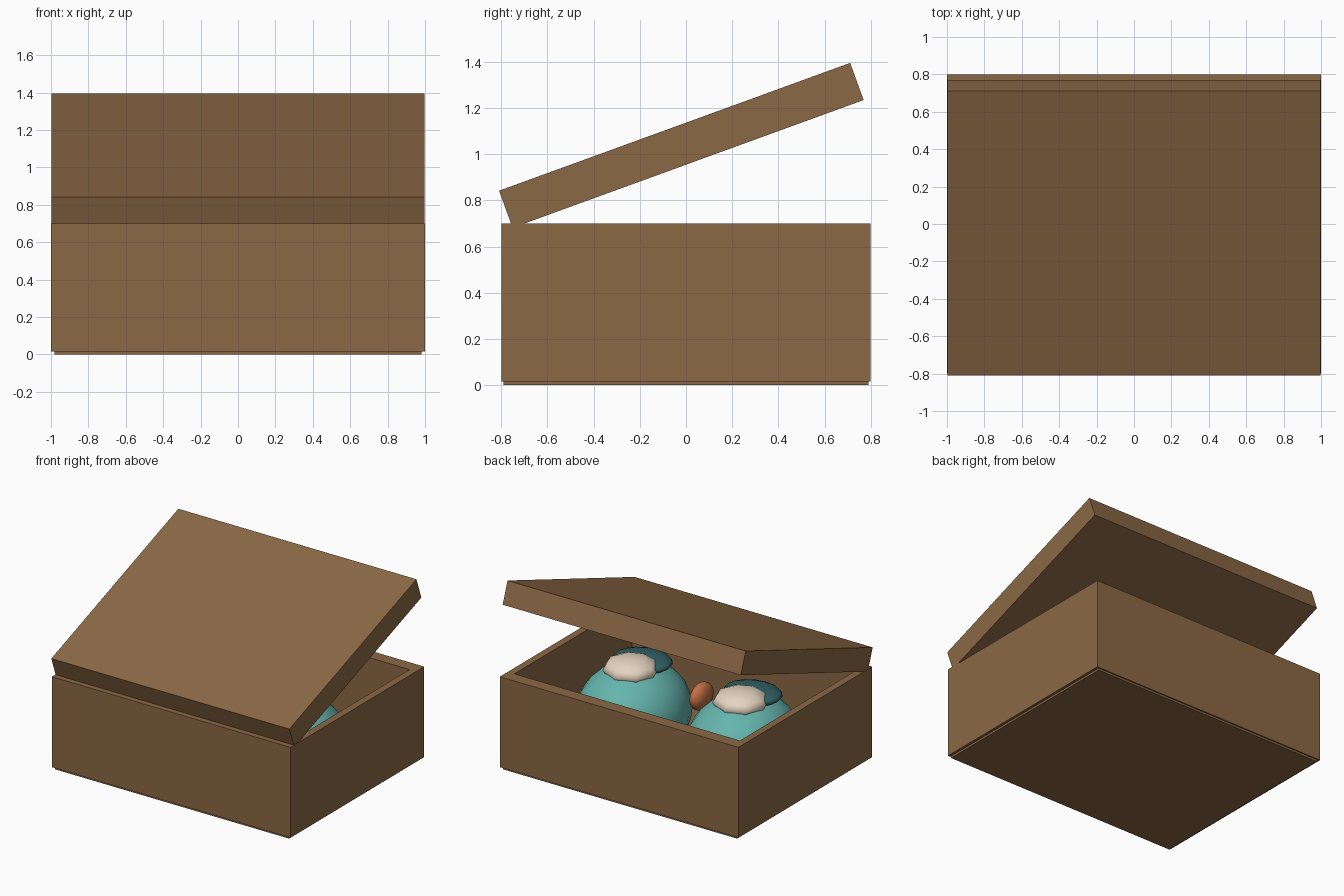
import bpy
import bmesh
import math

if "Cube" in bpy.data.objects:
    bpy.data.objects.remove(bpy.data.objects["Cube"], do_unlink=True)


def material(name, rgb):
    m = bpy.data.materials.new(name)
    m.use_nodes = True
    m.diffuse_color = (*rgb, 1)
    for n in m.node_tree.nodes:
        if n.type == 'BSDF_PRINCIPLED':
            n.inputs["Base Color"].default_value = (*rgb, 1)
            n.inputs["Roughness"].default_value = 0.8
    return m


BROWN = material("cardboard_brown", (0.26, 0.14, 0.06))
TEAL = material("teal_fabric", (0.13, 0.46, 0.42))
DARK = material("dark_teal_lining", (0.03, 0.12, 0.13))
CREAM = material("cream_fluff", (0.78, 0.66, 0.53))
ORANGE = material("orange_accent", (0.55, 0.16, 0.06))


def finish(name, bm, mat, smooth=False):
    mesh = bpy.data.meshes.new(name)
    bmesh.ops.recalc_face_normals(bm, faces=bm.faces)
    for f in bm.faces:
        f.smooth = smooth
    bm.to_mesh(mesh)
    bm.free()
    mesh.materials.append(mat)
    obj = bpy.data.objects.new(name, mesh)
    bpy.context.collection.objects.link(obj)
    return obj


def box(name, size, loc, mat, tilt=0):
    bm = bmesh.new()
    bmesh.ops.create_cube(bm, size=1)
    bmesh.ops.scale(bm, vec=size, verts=bm.verts)
    obj = finish(name, bm, mat)
    obj.location = loc
    obj.rotation_euler.x = tilt
    return obj


def ball(name, radii, loc, mat, segments, rings, floor=-9):
    # Ellipsoid, flattened where it rests on the floor
    bm = bmesh.new()
    bmesh.ops.create_uvsphere(bm, u_segments=segments, v_segments=rings, radius=1)
    bmesh.ops.scale(bm, vec=radii, verts=bm.verts)
    for v in bm.verts:
        v.co.z = max(v.co.z, floor - loc[2])
    obj = finish(name, bm, mat, smooth=True)
    obj.location = loc
    return obj


# Open box: the top face is inset, then pushed down to the inner floor
bm = bmesh.new()
bmesh.ops.create_cube(bm, size=1)
bmesh.ops.scale(bm, vec=(2, 1.6, 0.685), verts=bm.verts)
bmesh.ops.translate(bm, vec=(0, 0, 0.3575), verts=bm.verts)
top = max(bm.faces, key=lambda f: f.calc_center_median().z)
top = bmesh.ops.extrude_discrete_faces(bm, faces=[top])["faces"][0]
bmesh.ops.scale(bm, vec=(0.945, 0.88, 1), verts=top.verts)
top = bmesh.ops.extrude_discrete_faces(bm, faces=[top])["faces"][0]
bmesh.ops.translate(bm, vec=(0, 0, -0.65), verts=top.verts)
finish("box_body", bm, BROWN)

# Base plate and tilted lid resting on the front rim
box("base_plate", (1.96, 1.58, 0.02), (0, 0, 0.01), BROWN)
box("lid", (1.995, 1.618, 0.171), (0, -0.02, 1.038), BROWN, math.radians(20))

# Pair of round slippers inside the box
for side, x in (("left", 0.46), ("right", -0.46)):
    ball(side + "_slipper", (0.38, 0.45, 0.36), (x, -0.03, 0.27), TEAL, 20, 14, 0.055)
    ball(side + "_opening", (0.22, 0.18, 0.05), (x, -0.14, 0.61), DARK, 16, 8)
    ball(side + "_pompom", (0.2, 0.2, 0.085), (x, 0.0, 0.605), CREAM, 8, 6)

# Small accent between the slippers
ball("accent", (0.06, 0.12, 0.1), (0.08, -0.3, 0.38), ORANGE, 12, 8)
